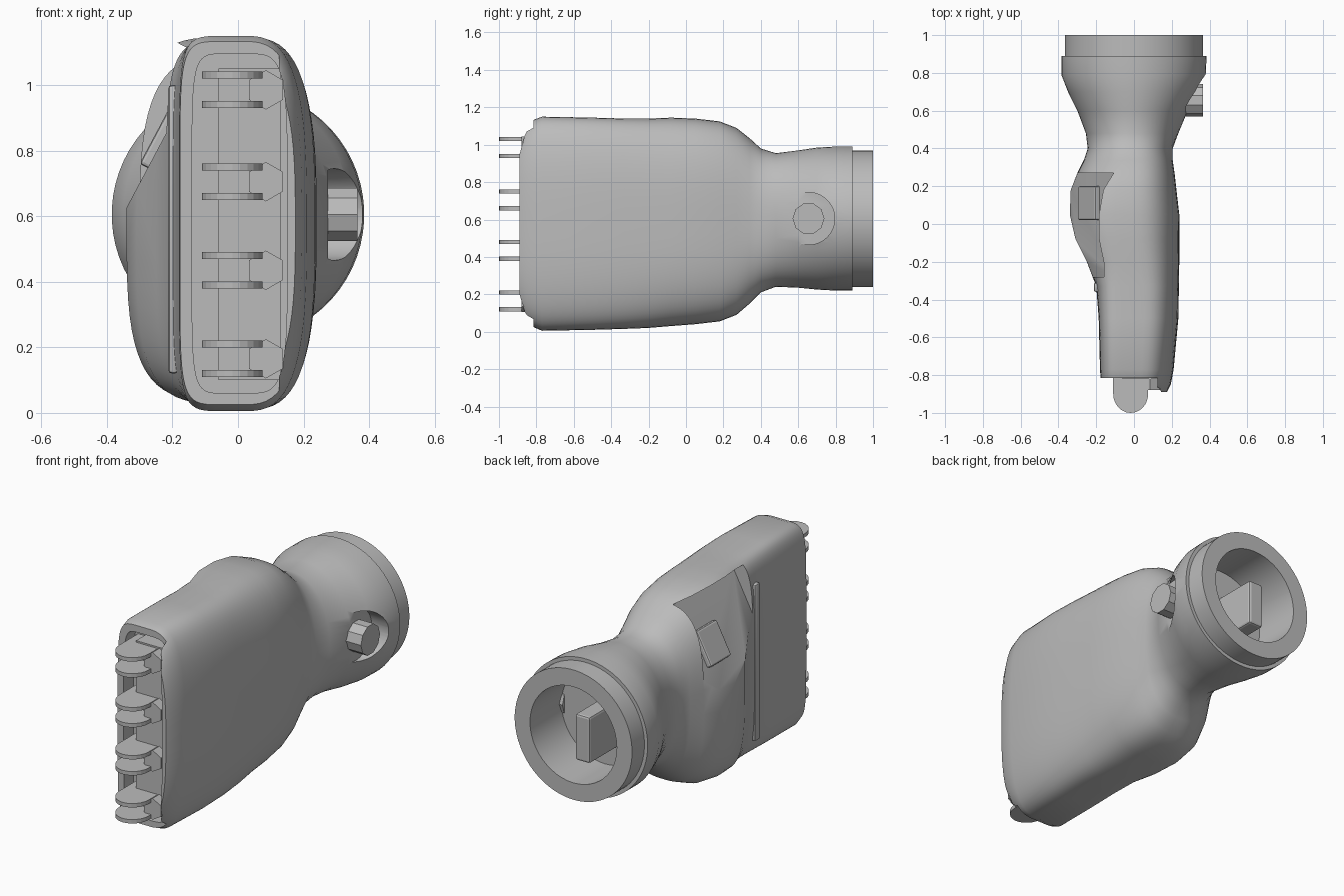
import bpy, bmesh, math
from mathutils import Matrix

if "Cube" in bpy.data.objects:
    bpy.data.objects.remove(bpy.data.objects["Cube"])

grey = bpy.data.materials.new("plain grey")
grey.use_nodes = True
grey.diffuse_color = (0.5, 0.5, 0.5, 1)
grey.node_tree.nodes["Principled BSDF"].inputs["Base Color"].default_value = (0.5, 0.5, 0.5, 1)

MID = 0.605  # height of the neck axis


def make(name, bm):
    bmesh.ops.recalc_face_normals(bm, faces=bm.faces)
    me = bpy.data.meshes.new(name)
    bm.to_mesh(me)
    bm.free()
    me.materials.append(grey)
    ob = bpy.data.objects.new(name, me)
    bpy.context.collection.objects.link(ob)
    return ob


def box(name, x, y, z, turn=0, bevel=0):
    bm = bmesh.new()
    size = Matrix.Diagonal((x[1] - x[0], y[1] - y[0], z[1] - z[0], 1))
    centre = Matrix.Translation([sum(r) / 2 for r in (x, y, z)])
    bmesh.ops.create_cube(bm, size=1, matrix=centre @ Matrix.Rotation(turn, 4, 'Y') @ size)
    if bevel:
        bmesh.ops.bevel(bm, geom=bm.edges[:], offset=bevel, segments=2, affect='EDGES', profile=0.5)
    return make(name, bm)


def rod(name, start, length, radius, axis, sides=48):
    # Cylinder running from start along +x or +y
    bm = bmesh.new()
    turn = Matrix.Rotation(math.pi / 2, 4, 'Y' if axis == 'X' else 'X')
    step = (length / 2, 0, 0) if axis == 'X' else (0, length / 2, 0)
    at = Matrix.Translation([a + b for a, b in zip(start, step)])
    bmesh.ops.create_cone(bm, cap_ends=True, segments=sides, radius1=radius, radius2=radius,
                          depth=length, matrix=at @ turn)
    return make(name, bm)


def cut(ob, cutter):
    mod = ob.modifiers.new("cut", 'BOOLEAN')
    mod.operation, mod.solver, mod.object = 'DIFFERENCE', 'EXACT', cutter
    bpy.context.view_layer.objects.active = ob
    bpy.ops.object.modifier_apply(modifier=mod.name)
    bpy.data.objects.remove(cutter)


def smooth(ob, degrees=35):
    bpy.ops.object.select_all(action='DESELECT')
    ob.select_set(True)
    bpy.context.view_layer.objects.active = ob
    bpy.ops.object.shade_smooth_by_angle(angle=math.radians(degrees))


def loft(name, sections, sides=64):
    # Rounded sections: y, x range, z range, squareness of the -x and +x halves
    bm = bmesh.new()
    rings = []
    for y, x0, x1, z0, z1, nl, nr in sections:
        ring = []
        for i in range(sides):
            t = math.tau * (i + 0.5) / sides
            c, s = math.cos(t), math.sin(t)
            p = 2 / (nl if c < 0 else nr)
            x = (x0 + x1) / 2 + (x1 - x0) / 2 * math.copysign(abs(c) ** p, c)
            z = (z0 + z1) / 2 + (z1 - z0) / 2 * math.copysign(abs(s) ** p, s)
            ring.append(bm.verts.new((x, y, z)))
        rings.append(ring)
    for a, b in zip(rings, rings[1:]):
        for i in range(sides):
            j = (i + 1) % sides
            bm.faces.new((a[i], a[j], b[j], b[i]))
    bm.faces.new(rings[0])
    bm.faces.new(rings[-1])
    return make(name, bm)


# Flat head, bulged on its right side, flowing through the neck into a round collar
body = loft("head_and_neck", [
    (-0.89, -0.16, 0.175, 0.09, 1.06, 7, 3),
    (-0.85, -0.175, 0.195, 0.04, 1.12, 7, 3),
    (-0.77, -0.18, 0.21, 0.005, 1.15, 7, 3),
    (-0.50, -0.187, 0.235, 0.01, 1.145, 7, 3),
    (-0.33, -0.20, 0.238, 0.015, 1.14, 6, 3),
    (-0.20, -0.25, 0.24, 0.02, 1.14, 4, 3),
    (-0.08, -0.31, 0.24, 0.03, 1.145, 3.7, 3),
    (0.05, -0.34, 0.24, 0.04, 1.14, 3.5, 3),
    (0.18, -0.335, 0.225, 0.055, 1.125, 3.2, 3),
    (0.27, -0.30, 0.215, 0.09, 1.09, 3, 2.8),
    (0.34, -0.265, 0.205, 0.15, 1.035, 2.6, 2.6),
    (0.40, -0.245, 0.205, 0.21, 0.98, 2.3, 2.4),
    (0.48, -0.255, 0.235, 0.24, 0.955, 2, 2.2),
    (0.60, -0.30, 0.285, 0.235, 0.97, 2, 2),
    (0.70, -0.35, 0.345, 0.225, 0.985, 2, 2),
    (0.79, -0.385, 0.38, 0.22, 0.99, 2, 2),
    (0.89, -0.385, 0.385, 0.22, 0.99, 2, 2),
    (0.89, -0.365, 0.365, 0.24, 0.97, 2, 2),
    (1.00, -0.365, 0.365, 0.24, 0.97, 2, 2)])

# Front trimmed back to leave a lip on the left side, then hollowed into a mouth
cut(body, box("trim_cutter", (-0.4, 0.125), (-1, -0.815), (-0.1, 1.3)))
cut(body, loft("mouth_cutter", [(y, -0.14, 0.15, 0.06, 1.095, 7, 5) for y in (-1, -0.73)]))

# Collar bore, button dish and the pocket above the bulge
cut(body, rod("bore_cutter", (0, 0.72, MID), 0.4, 0.27, 'Y'))
cut(body, rod("dish_cutter", (0.275, 0.655, MID), 0.3, 0.14, 'X'))
cut(body, box("pocket_cutter", (-0.45, -0.21), (-0.28, 0.27), (0.63, 1.17), math.radians(28)))
smooth(body)

# Upright rib where the flat side meets the bulge
smooth(box("side_rib", (-0.213, -0.18), (-0.36, -0.31), (0.12, 1.0), bevel=0.012))

# Catch inside the pocket
box("pocket_catch", (-0.26, -0.14), (0.02, 0.20), (0.72, 0.92), math.radians(28), 0.01)

# Cutting teeth: thin tongues with rounded tips, set in pairs
for n, z in enumerate((0.12, 0.21, 0.39, 0.48, 0.66, 0.75, 0.94, 1.03)):
    bm = bmesh.new()
    outline = [(0.075, -0.73), (-0.11, -0.73)]
    for i in range(13):
        t = math.pi * (1 + i / 12)
        outline.append((-0.0175 + 0.0925 * math.cos(t), -0.9 + 0.1 * math.sin(t)))
    face = bm.faces.new([bm.verts.new((x, y, z - 0.011)) for x, y in outline])
    out = bmesh.ops.extrude_face_region(bm, geom=[face])
    bmesh.ops.translate(bm, vec=(0, 0, 0.022),
                        verts=[v for v in out["geom"] if isinstance(v, bmesh.types.BMVert)])
    make(f"tooth_{n + 1}", bm)

# Blade carrier between the teeth: six-sided bosses on a bar
box("blade_bar", (-0.06, 0.13), (-0.82, -0.72), (0.10, 1.05))
for n, z in enumerate((0.165, 0.435, 0.705, 0.985)):
    rod(f"blade_boss_{n + 1}", (0.085, -0.88, z), 0.1, 0.06, 'Y', 6)

# Release button and the drive block in the bore
smooth(rod("release_button", (0.25, 0.655, MID), 0.115, 0.085, 'X', 10), 20)
box("drive_block", (-0.08, 0.01), (0.71, 0.97), (0.45, 0.71), bevel=0.012)
